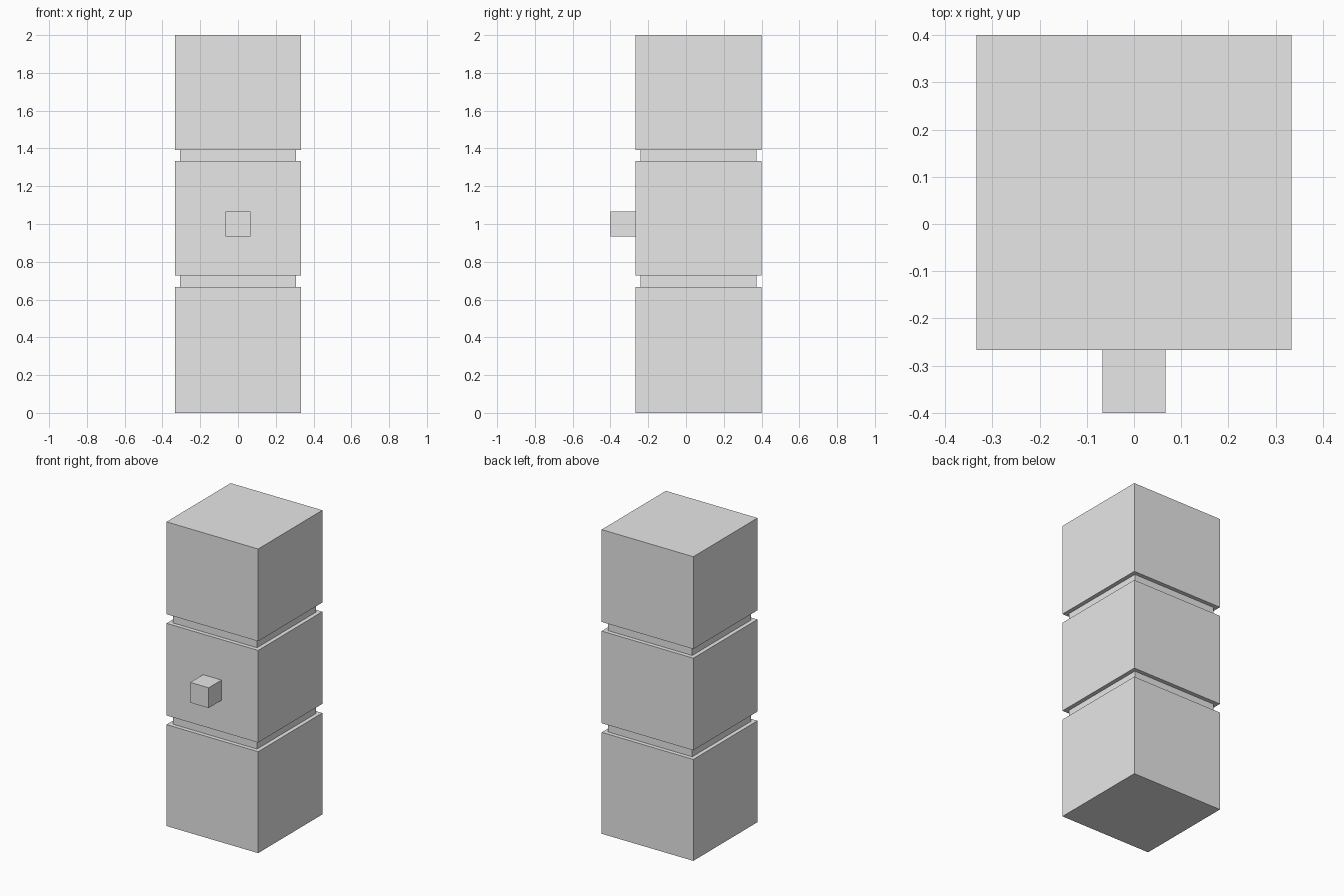
import bpy

default = bpy.data.objects.get("Cube")
if default:
    bpy.data.objects.remove(default, do_unlink=True)

# Single grey used throughout
GREY = (0.8, 0.8, 0.8, 1.0)
grey = bpy.data.materials.new("light_grey")
grey.use_nodes = True
grey.diffuse_color = GREY
grey.node_tree.nodes["Principled BSDF"].inputs["Base Color"].default_value = GREY


def box(name, width, depth, bottom, top, y):
    """Add a flat-sided box spanning bottom to top, centred on x = 0."""
    bpy.ops.mesh.primitive_cube_add(size=1, location=(0, y, (bottom + top) / 2))
    ob = bpy.context.object
    ob.name = name
    ob.scale = (width, depth, top - bottom)
    bpy.ops.object.transform_apply(location=False, rotation=False, scale=True)
    ob.data.materials.append(grey)
    return ob


SIDE = 2 / 3
KNOB = 2 / 15
CENTRE_Y = 0.4 - SIDE / 2
FRONT_Y = 0.4 - SIDE

# Stacked blocks
box("lower_block", SIDE, SIDE, 0, 0.667, CENTRE_Y)
box("middle_block", SIDE, SIDE, 0.727, 1.333, CENTRE_Y)
box("upper_block", SIDE, SIDE, 1.393, 2, CENTRE_Y)

# Recessed necks between the blocks
box("lower_neck", 0.613, 0.613, 0.667, 0.727, CENTRE_Y)
box("upper_neck", 0.613, 0.613, 1.333, 1.393, CENTRE_Y)

# Square knob on the front of the middle block
box("front_knob", KNOB, KNOB, 1 - KNOB / 2, 1 + KNOB / 2, FRONT_Y - KNOB / 2)
